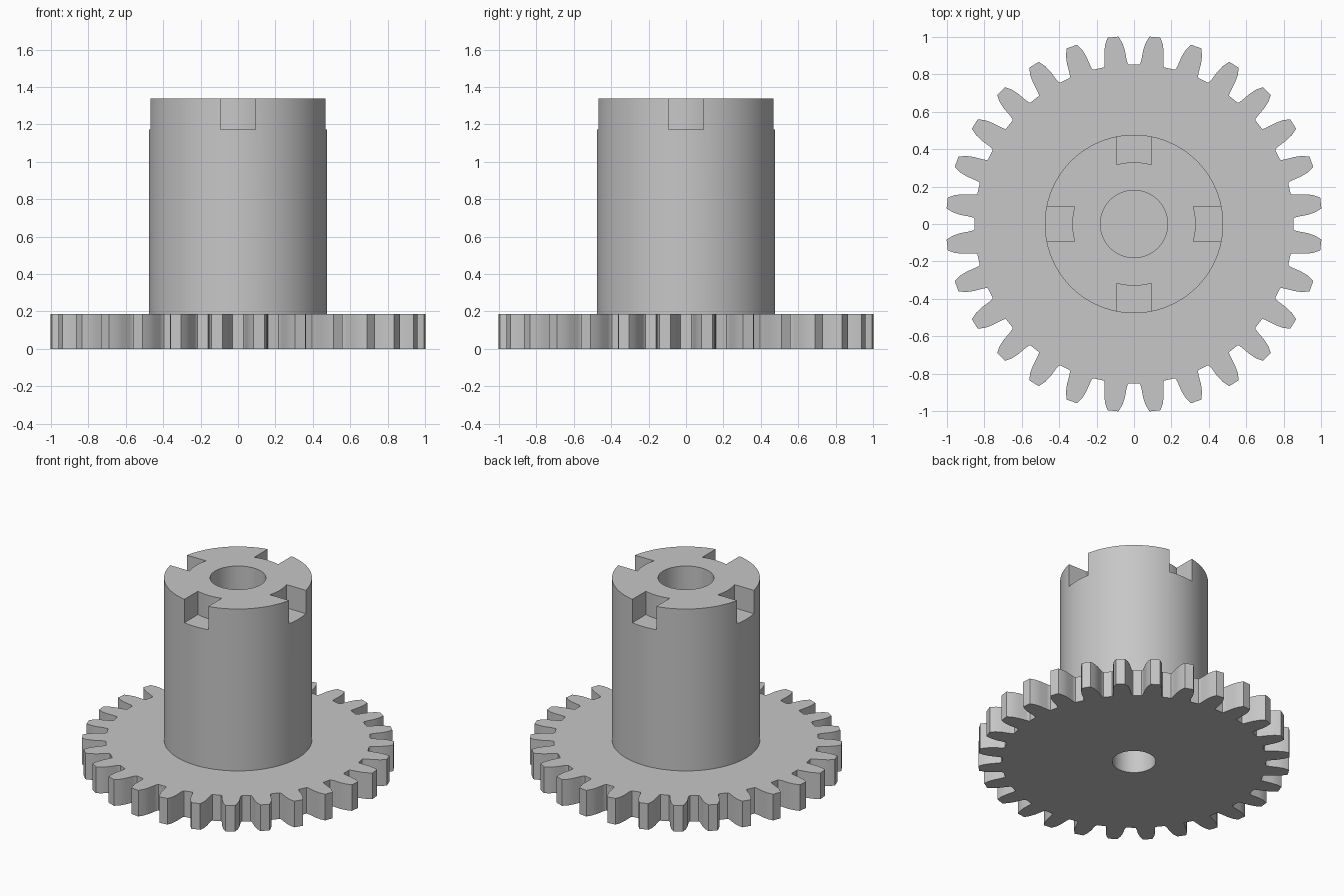
import bpy
import bmesh
from math import cos, sin, pi, radians, asin

if "Cube" in bpy.data.objects:
    bpy.data.objects.remove(bpy.data.objects["Cube"])

GEAR_TOP = 0.186
SLEEVE_TOP = 1.338
SLOT_FLOOR = 1.172
SLEEVE_R, TOP_BORE_R, BOTTOM_BORE_R = 0.477, 0.18, 0.14
SLOT_INNER_R, SLOT_HALF = 0.33, 0.094
TEETH = 28
SEGMENTS = 96

grey = bpy.data.materials.new("plain grey")
grey.use_nodes = True
colour = (0.57, 0.57, 0.57, 1)
grey.diffuse_color = colour
grey.node_tree.nodes["Principled BSDF"].inputs["Base Color"].default_value = colour


def polar(r, a):
    return (r * cos(a), r * sin(a))


def circle(r):
    return [polar(r, 2 * pi * i / SEGMENTS) for i in range(SEGMENTS)]


def prism(name, outlines, z0, z1):
    """Extrude one or more closed outlines from z0 to z1."""
    bm = bmesh.new()
    for outline in outlines:
        face = bm.faces.new([bm.verts.new((x, y, z0)) for x, y in outline])
        result = bmesh.ops.extrude_face_region(bm, geom=[face], use_keep_orig=True)
        for v in result["geom"]:
            if isinstance(v, bmesh.types.BMVert):
                v.co.z = z1
    bmesh.ops.recalc_face_normals(bm, faces=bm.faces)
    mesh = bpy.data.meshes.new(name)
    bm.to_mesh(mesh)
    bm.free()
    mesh.materials.append(grey)
    obj = bpy.data.objects.new(name, mesh)
    bpy.context.collection.objects.link(obj)
    return obj


def cut(target, cutter):
    """Subtract the cutter, apply the result and discard the cutter."""
    bpy.context.view_layer.objects.active = target
    mod = target.modifiers.new("cut", "BOOLEAN")
    mod.operation = "DIFFERENCE"
    mod.solver = "EXACT"
    mod.object = cutter
    cutter.hide_render = True
    bpy.ops.object.modifier_apply(modifier=mod.name)
    bpy.data.objects.remove(cutter)


def smooth(obj):
    bpy.ops.object.select_all(action="DESELECT")
    obj.select_set(True)
    bpy.context.view_layer.objects.active = obj
    bpy.ops.object.shade_smooth_by_angle(angle=radians(25))


# Gear wheel: one tooth flank (radius, half angle), mirrored and repeated
flank = [(0.853, 4.5), (0.86, 4.15), (0.88, 3.85),
         (0.93, 3.4), (0.97, 2.75), (1.0055, 1.7)]
tooth = [(r, -a) for r, a in flank] + [(r, a) for r, a in reversed(flank)]
pitch = 2 * pi / TEETH
gear_outline = [polar(r, (i + 0.5) * pitch + radians(a))
                for i in range(TEETH) for r, a in tooth]
gear = prism("gear_wheel", [gear_outline], 0, GEAR_TOP)
cut(gear, prism("gear_bore_cutter", [circle(BOTTOM_BORE_R)], -0.1, GEAR_TOP + 0.1))

# Sleeve with a blind bore from each end
sleeve = prism("sleeve", [circle(SLEEVE_R)], GEAR_TOP, SLEEVE_TOP)
cut(sleeve, prism("lower_bore_cutter", [circle(BOTTOM_BORE_R)], 0, 0.5))
cut(sleeve, prism("upper_bore_cutter", [circle(TOP_BORE_R)], 0.7, SLEEVE_TOP + 0.1))

# Four drive slots with a curved inner wall
half_angle = asin(SLOT_HALF / SLOT_INNER_R)
slots = []
for k in range(4):
    arc = [polar(SLOT_INNER_R, half_angle * (1 - i / 4)) for i in range(9)]
    shape = [(0.6, -SLOT_HALF), (0.6, SLOT_HALF)] + arc
    c, s = cos(k * pi / 2), sin(k * pi / 2)
    slots.append([(x * c - y * s, x * s + y * c) for x, y in shape])
cut(sleeve, prism("slot_cutter", slots, SLOT_FLOOR, SLEEVE_TOP + 0.1))

for part in (gear, sleeve):
    smooth(part)
